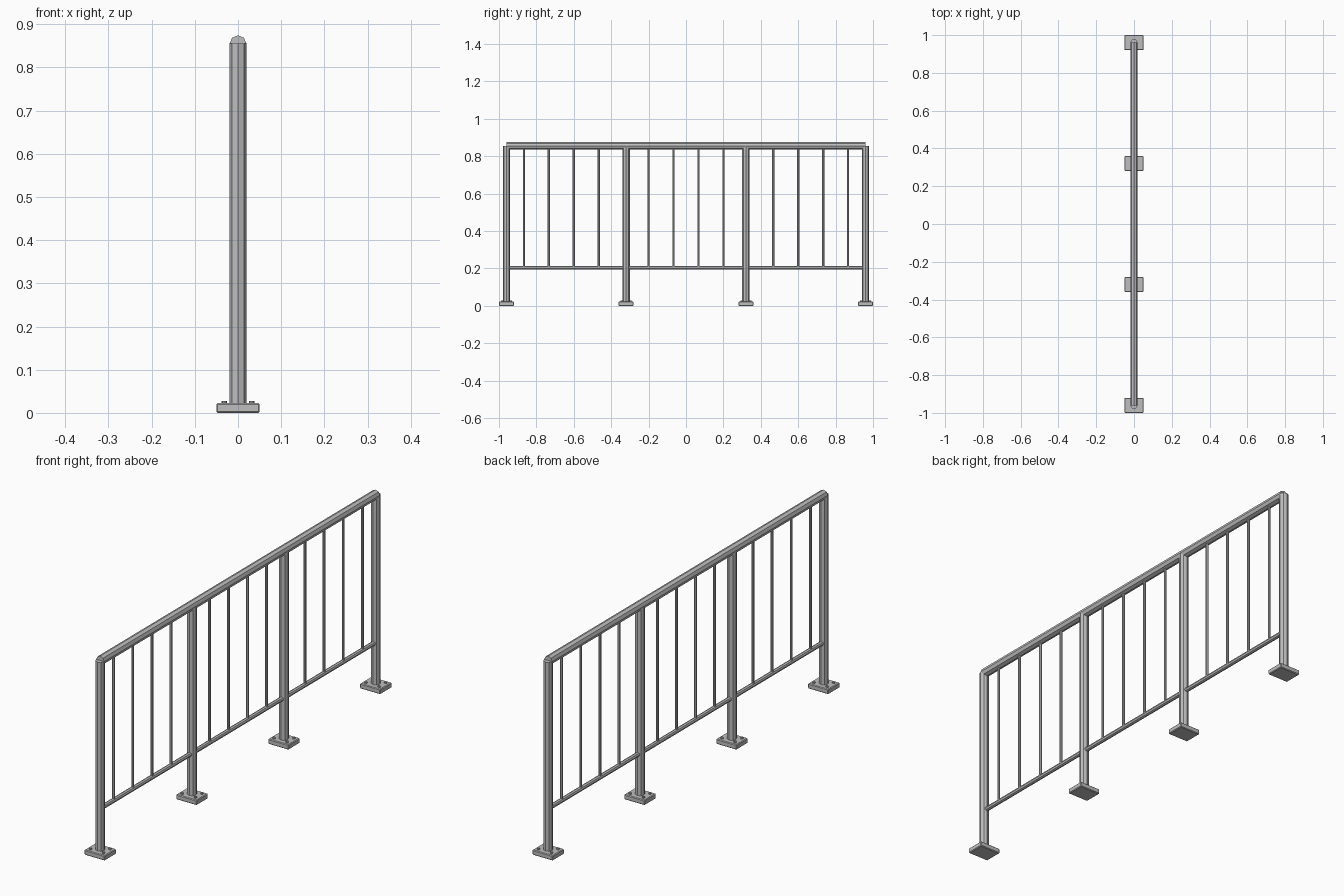
import bpy
from mathutils import Vector

if "Cube" in bpy.data.objects:
    bpy.data.objects.remove(bpy.data.objects["Cube"])

steel = bpy.data.materials.new("grey_steel")
steel.diffuse_color = (0.52, 0.52, 0.52, 1)
steel.use_nodes = True
steel.node_tree.nodes["Principled BSDF"].inputs["Base Color"].default_value = steel.diffuse_color


def tube(name, start, end, radius, sides=8):
    """Flat-sided tube between two points, with corners on the main axes."""
    a, b = Vector(start), Vector(end)
    bpy.ops.mesh.primitive_cylinder_add(
        vertices=sides, radius=radius, depth=(b - a).length, location=(a + b) / 2)
    ob = bpy.context.object
    if abs(b.y - a.y) > 0.001:
        ob.rotation_euler.x = 1.5707963
    ob.name = name
    ob.data.materials.append(steel)
    return ob


def plate(name, y):
    """Foot plate with chamfered edges."""
    bpy.ops.mesh.primitive_cube_add(size=1, location=(0, y, 0.0112))
    ob = bpy.context.object
    ob.name = name
    ob.scale = (0.1, 0.08, 0.0224)
    bpy.ops.object.transform_apply(location=False, rotation=False, scale=True)
    ob.data.materials.append(steel)
    bevel = ob.modifiers.new("chamfer", "BEVEL")
    bevel.width = 0.003
    bevel.segments = 1


RAIL_Z, LOW_Z, END_Y = 0.855, 0.203, 0.96

# Horizontal rails
tube("handrail", (0, -END_Y, RAIL_Z), (0, END_Y, RAIL_Z), 0.0196)
tube("lower_rail", (0, -END_Y, LOW_Z), (0, END_Y, LOW_Z), 0.01)

# Posts with foot plates and anchor bolts
for i in range(4):
    y = -END_Y + 0.64 * i
    tube(f"post_{i + 1}", (0, y, 0.01), (0, y, RAIL_Z), 0.0196)
    plate(f"foot_plate_{i + 1}", y)
    for sx in (-1, 1):
        for sy in (-1, 1):
            x, by = sx * 0.032, y + sy * 0.023
            tube("anchor_bolt", (x, by, 0.018), (x, by, 0.028), 0.006)

# Evenly spaced balusters, leaving out those that meet the inner posts
for i in range(14):
    if i not in (4, 9):
        y = (i - 6.5) * 0.4 / 3
        tube("baluster", (0, y, LOW_Z), (0, y, RAIL_Z - 0.01), 0.006)
